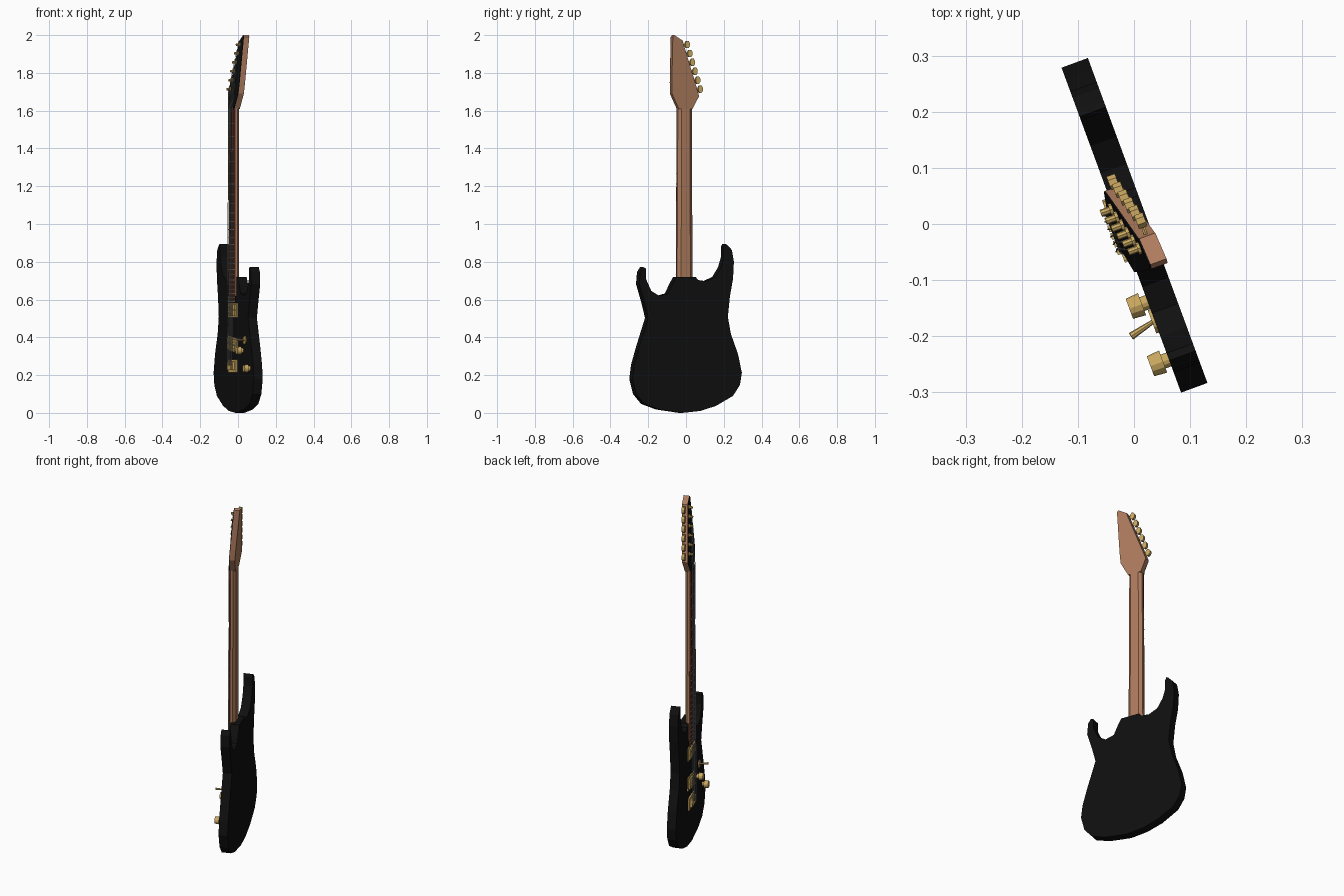
import bpy, bmesh, math
from mathutils import Matrix, Vector

if "Cube" in bpy.data.objects:
    bpy.data.objects.remove(bpy.data.objects["Cube"])

# Local frame: x = across the guitar, y = out of its front, z = up; then turned about z
TURN = math.radians(110.2)


def material(name, rgb):
    m = bpy.data.materials.new(name)
    m.diffuse_color = (*rgb, 1)
    m.use_nodes = True
    m.node_tree.nodes["Principled BSDF"].inputs["Base Color"].default_value = m.diffuse_color
    return m


BLACK = material("black lacquer", (0.005, 0.005, 0.005))
MAPLE = material("neck wood", (0.42, 0.20, 0.11))
ROSE = material("fingerboard wood", (0.085, 0.025, 0.012))
GOLD = material("gold metal", (0.60, 0.40, 0.12))
STEEL = material("string steel", (0.40, 0.41, 0.43))


def finish(name, bm, mat):
    bmesh.ops.recalc_face_normals(bm, faces=bm.faces)
    me = bpy.data.meshes.new(name)
    bm.to_mesh(me)
    bm.free()
    me.materials.append(mat)
    ob = bpy.data.objects.new(name, me)
    ob.rotation_euler.z = TURN
    bpy.context.collection.objects.link(ob)
    return ob


def loft(bm, ring_a, ring_b):
    a = [bm.verts.new(p) for p in ring_a]
    b = [bm.verts.new(p) for p in ring_b]
    bm.faces.new(a)
    bm.faces.new(b[::-1])
    for i in range(len(a)):
        j = (i + 1) % len(a)
        bm.faces.new((a[i], b[i], b[j], a[j]))


def plate(bm, pts, n0, n1, slope=0.0, z0=1.61):
    # outline in (x, z), thickness from n0 to n1, optionally leaning back
    lean = lambda z: slope * (z - z0)
    loft(bm, [(w, n0 + lean(z), z) for w, z in pts],
         [(w, n1 + lean(z), z) for w, z in pts])


def box(bm, w, z, n0, n1, sw, sz, tilt=0.0):
    c, s = math.cos(tilt), math.sin(tilt)
    pts = [(w + c * x - s * y, z + s * x + c * y) for x, y in
           ((-sw, -sz), (sw, -sz), (sw, sz), (-sw, sz))]
    plate(bm, pts, n0, n1)


def rod(bm, a, b, r, sides=8, r2=None):
    a, b = Vector(a), Vector(b)
    d = b - a
    mat = Matrix.Translation((a + b) / 2) @ d.to_track_quat('Z', 'Y').to_matrix().to_4x4()
    bmesh.ops.create_cone(bm, cap_ends=True, segments=sides, radius1=r,
                          radius2=r if r2 is None else r2, depth=d.length, matrix=mat)


# Body with two horns
body = [(.206, .878), (.213, .895), (.224, .889), (.25, .862), (.261, .80), (.256, .709),
        (.239, .62), (.227, .508), (.244, .418), (.284, .312), (.306, .212), (.295, .148),
        (.256, .09), (.16, .037), (.07, .01), (-.03, 0), (-.16, .018), (-.245, .048),
        (-.29, .10), (-.311, .18), (-.301, .254), (-.273, .349), (-.222, .503),
        (-.244, .587), (-.273, .683), (-.267, .746), (-.25, .772), (-.236, .765),
        (-.235, .709), (-.205, .646), (-.16, .619), (-.11, .632), (-.088, .677),
        (-.064, .72), (.045, .72), (.06, .703), (.105, .697), (.157, .72),
        (.19, .772), (.206, .825)]
bm = bmesh.new()
plate(bm, body, -.025, .025)
finish("body", bm, BLACK)


# Neck with faceted back
def neck_ring(h, z):
    return [(x * h, n, z) for x, n in ((-1, .029), (1, .029), (1, .018),
                                       (.6, .004), (-.6, .004), (-1, .018))]


bm = bmesh.new()
loft(bm, neck_ring(.044, .62), neck_ring(.039, 1.63))
finish("neck", bm, MAPLE)

# Fingerboard
bm = bmesh.new()
plate(bm, [(-.044, .585), (.044, .585), (.039, 1.61), (-.039, 1.61)], .029, .038)
finish("fingerboard", bm, ROSE)

# Frets spaced by the twelfth-root rule
bm = bmesh.new()
for i in range(1, 25):
    z = .25 + 1.36 * 2 ** (-i / 12)
    box(bm, 0, z, .037, .0395, .039 + .005 * (1.61 - z), .0018)
finish("frets", bm, STEEL)

# Nut
bm = bmesh.new()
box(bm, 0, 1.614, .03, .042, .039, .005)
finish("nut", bm, BLACK)

# Headstock leaning back, with black face
SLOPE = -.095
head = [(-.039, 1.61), (.039, 1.61), (.073, 1.677), (.066, 1.70), (-.025, 1.955),
        (-.028, 1.97), (-.078, 2.0), (-.086, 1.99), (-.083, 1.75), (-.08, 1.69)]
bm = bmesh.new()
plate(bm, head, .004, .034, SLOPE)
finish("headstock", bm, MAPLE)
bm = bmesh.new()
plate(bm, head, .034, .037, SLOPE)
finish("headstock_face", bm, BLACK)

# Tuners: post on the face, button beyond the slanted edge
tuners, posts = bmesh.new(), []
for i in range(6):
    z = 1.714 + i * .0472
    edge = .073 - .347 * (z - 1.677)
    face = .037 + SLOPE * (z - 1.61)
    mid = face - .018
    w = edge - .022
    rod(tuners, (w, face - .002, z), (w, face + .005, z), .011)
    rod(tuners, (w, face, z), (w, face + .022, z), .0065)
    rod(tuners, (edge - .01, mid, z), (edge + .015, mid, z), .004, 6)
    oval = [(edge + .023 + .014 * math.cos(k * math.pi / 4 + .39),
             z + .021 * math.sin(k * math.pi / 4 + .39)) for k in range(8)]
    plate(tuners, oval, mid - .008, mid + .008)
    posts.append((w, face + .013, z))
finish("tuners", tuners, GOLD)

# Strings from bridge over nut to posts
bm = bmesh.new()
for i in range(6):
    x = 1 - i / 2.5
    nut = (.031 * x, .043, 1.614)
    rod(bm, (.036 * x, .047, .25), nut, .0014, 5)
    rod(bm, nut, posts[i], .0014, 5)
finish("strings", bm, STEEL)

# Pickups: frame, twin coils and pole screws
for name, z, tilt in (("neck_pickup", .543, 0), ("bridge_pickup", .363, .12)):
    bm = bmesh.new()
    box(bm, 0, z, .024, .031, .066, .038, tilt)
    for side in (-1, 1):
        cx, cz = -side * .016 * math.sin(tilt), z + side * .016 * math.cos(tilt)
        box(bm, cx, cz, .03, .039, .056, .0145, tilt)
        for k in range(6):
            d = (k - 2.5) * .0145
            px, pz = cx + d * math.cos(tilt), cz + d * math.sin(tilt)
            rod(bm, (px, .038, pz), (px, .0405, pz), .004, 6)
    finish(name, bm, GOLD)

# Bridge with six saddles
bm = bmesh.new()
box(bm, 0, .248, .024, .034, .058, .034)
for i in range(6):
    box(bm, (i - 2.5) * .0145, .25, .033, .046, .006, .022)
finish("bridge", bm, GOLD)

# Control knobs
for name, w, z in (("upper_knob", -.139, .33), ("lower_knob", -.248, .235)):
    bm = bmesh.new()
    rod(bm, (w, .024, z), (w, .036, z), .013, 12)
    rod(bm, (w, .036, z), (w, .06, z), .021, 12, .019)
    finish(name, bm, GOLD)

# Selector switch
bm = bmesh.new()
rod(bm, (-.175, .024, .385), (-.175, .03, .385), .022, 12)
rod(bm, (-.175, .028, .385), (-.186, .074, .388), .004, 8, .007)
finish("selector_switch", bm, GOLD)
